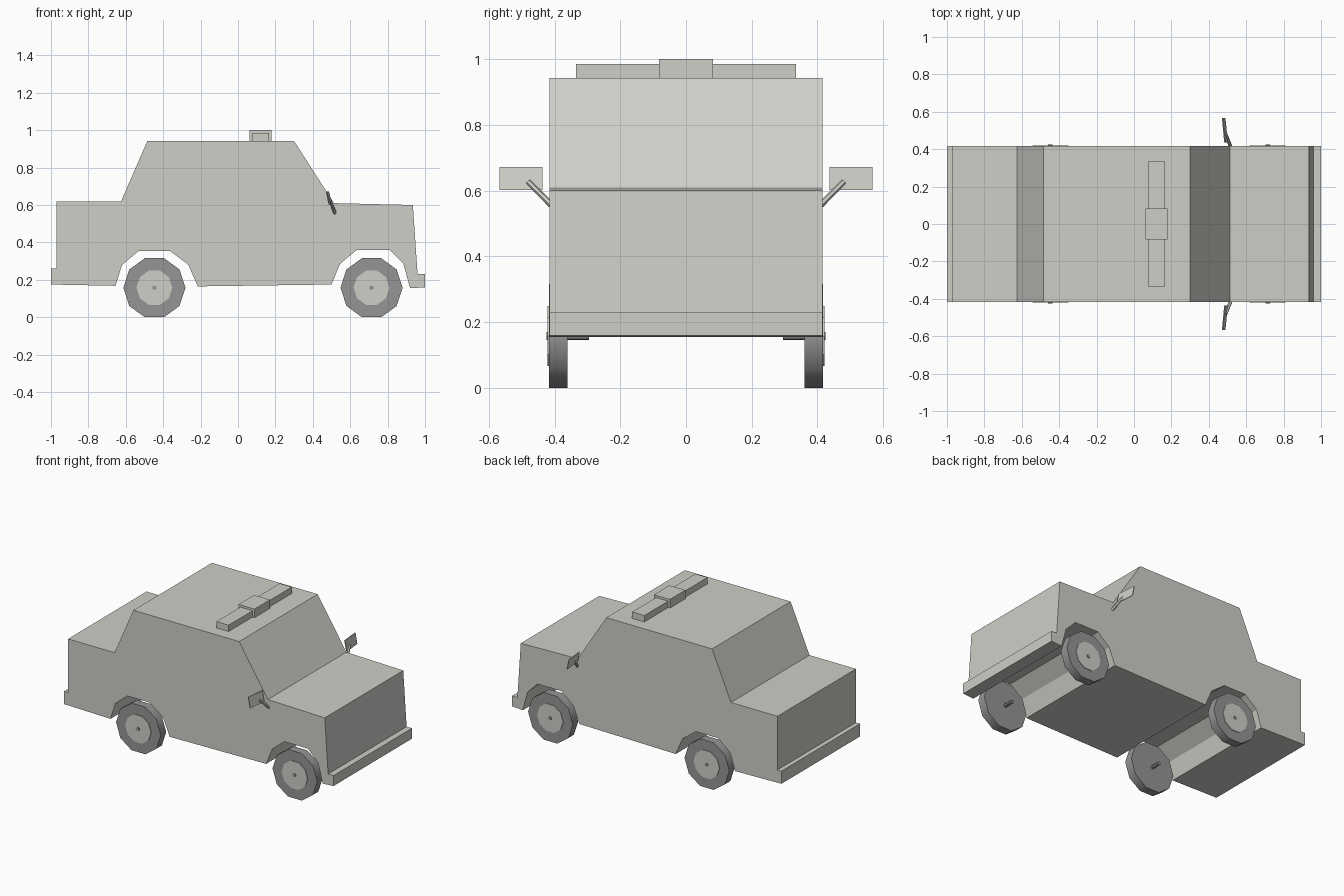
import bpy, bmesh, math
from mathutils import Vector, Matrix

default = bpy.data.objects.get("Cube")
if default:
    bpy.data.objects.remove(default, do_unlink=True)


def material(name, rgb):
    m = bpy.data.materials.new(name)
    m.use_nodes = True
    color = (*rgb, 1)
    m.diffuse_color = color
    m.node_tree.nodes["Principled BSDF"].inputs["Base Color"].default_value = color
    return m


PAINT = material("light grey paint", (0.62, 0.62, 0.58))
RUBBER = material("dark grey rubber", (0.30, 0.30, 0.30))


def finish(name, bm, mat):
    bmesh.ops.recalc_face_normals(bm, faces=bm.faces)
    mesh = bpy.data.meshes.new(name)
    bm.to_mesh(mesh)
    bm.free()
    mesh.materials.append(mat)
    ob = bpy.data.objects.new(name, mesh)
    bpy.context.collection.objects.link(ob)
    return ob


def extrude(name, points, direction, mat):
    """Closed solid from a planar outline pushed along a direction."""
    bm = bmesh.new()
    face = bm.faces.new([bm.verts.new(p) for p in points])
    out = bmesh.ops.extrude_face_region(bm, geom=[face], use_keep_orig=True)
    moved = [v for v in out["geom"] if isinstance(v, bmesh.types.BMVert)]
    bmesh.ops.translate(bm, verts=moved, vec=direction)
    return finish(name, bm, mat)


def rod(name, start, end, r1, r2, sides, mat):
    """Straight cylinder or cone between two points."""
    a, b = Vector(start), Vector(end)
    axis = b - a
    bm = bmesh.new()
    turn = Vector((0, 0, 1)).rotation_difference(axis.normalized()).to_matrix().to_4x4()
    bmesh.ops.create_cone(bm, cap_ends=True, segments=sides, radius1=r1, radius2=r2,
                          depth=axis.length,
                          matrix=Matrix.Translation((a + b) / 2) @ turn)
    return finish(name, bm, mat)


def box(name, x0, x1, half_y, z0, z1):
    outline = [(x0, -half_y, z0), (x1, -half_y, z0), (x1, -half_y, z1), (x0, -half_y, z1)]
    return extrude(name, outline, (0, 2 * half_y, 0), PAINT)


# Body shell with bumpers and wheel arches in one side profile
HALF = 0.416
profile = [
    (-1, 0.175), (-1, 0.26), (-0.97, 0.26), (-0.97, 0.62), (-0.625, 0.62),
    (-0.485, 0.942), (0.30, 0.942), (0.513, 0.61), (0.935, 0.60), (0.96, 0.23),
    (1, 0.23), (1, 0.16), (0.92, 0.155), (0.885, 0.285), (0.81, 0.36),
    (0.635, 0.36), (0.545, 0.285), (0.50, 0.175), (-0.215, 0.165),
    (-0.265, 0.28), (-0.365, 0.355), (-0.53, 0.355), (-0.62, 0.28), (-0.655, 0.168),
]
extrude("body", [(x, -HALF, z) for x, z in profile], (0, 2 * HALF, 0), PAINT)

# Roof light bar and its raised middle
box("roof_light_bar", 0.075, 0.165, 0.335, 0.935, 0.985)
box("roof_light_center", 0.062, 0.18, 0.082, 0.935, 1.0)

# Wheels: ten-sided tyre, hub disc and axle stub
R = 0.166
AXLE_Z = R * math.cos(math.pi / 10)
for end, x in (("rear", -0.447), ("front", 0.714)):
    for side, s in (("left", 1), ("right", -1)):
        label = f"{end}_{side}"
        tyre = rod(label + "_tyre", (x, s * 0.36, AXLE_Z), (x, s * 0.417, AXLE_Z),
                   R, R, 10, RUBBER)
        hub = rod(label + "_hub", (x, s * 0.40, AXLE_Z), (x, s * 0.421, AXLE_Z),
                  0.096, 0.096, 10, PAINT)
        rod(label + "_axle_stub", (x, s * 0.295, AXLE_Z), (x, s * 0.425, AXLE_Z),
            0.012, 0.012, 8, RUBBER)
        # Rest each decagon on a flat side
        for part in (tyre, hub):
            low = min(v.co.z for v in part.data.vertices)
            radius = R if part is tyre else 0.096
            if abs(low - (AXLE_Z - radius)) < 0.001:
                pivot = Matrix.Translation((x, 0, AXLE_Z))
                part.data.transform(pivot @ Matrix.Rotation(math.pi / 10, 4, "Y") @ pivot.inverted())
        bpy.ops.object.select_all(action="DESELECT")
        tyre.select_set(True)
        bpy.context.view_layer.objects.active = tyre
        bpy.ops.object.shade_smooth_by_angle(angle=math.radians(40))

# Door mirrors: thin tilted plate on a slanted arm
for side, s in (("left", 1), ("right", -1)):
    plate = [(0.487, s * 0.437, 0.672), (0.475, s * 0.567, 0.672),
             (0.489, s * 0.567, 0.602), (0.502, s * 0.437, 0.602)]
    extrude(side + "_mirror", plate, (-0.005, 0, 0), PAINT)
    rod(side + "_mirror_arm", (0.518, s * 0.41, 0.557), (0.492, s * 0.48, 0.627),
        0.01, 0.008, 6, PAINT)
